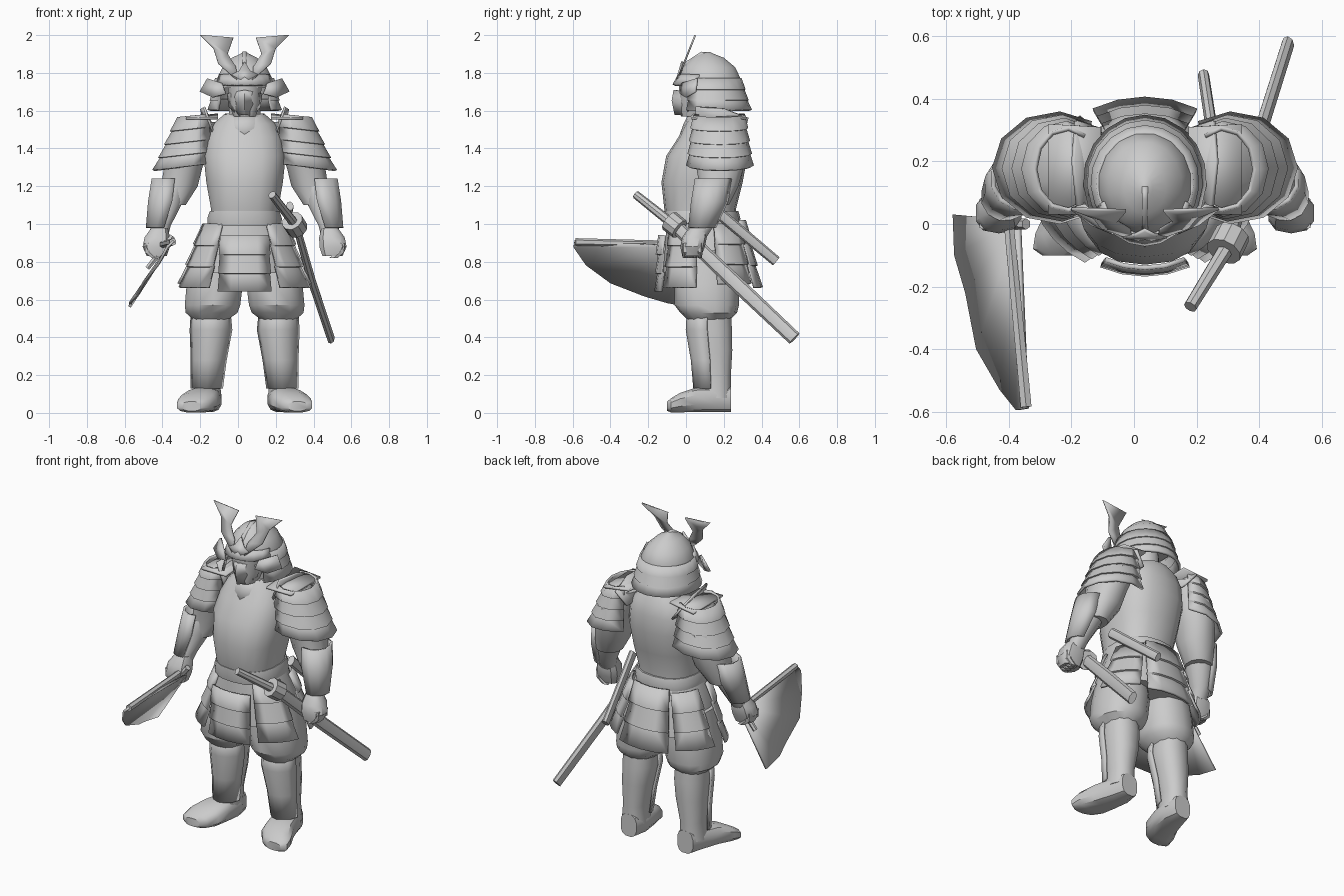
import bpy, math
from math import sin, cos, radians
from mathutils import Vector

CX = 0.035  # body axis; the held items shift the overall bounds


def make(name, verts, faces, mirror=False, thick=0, loc=CX):
    me = bpy.data.meshes.new(name)
    me.from_pydata([tuple(v) for v in verts], [], faces)
    me.update()
    ob = bpy.data.objects.new(name, me)
    ob.location.x = loc
    bpy.context.collection.objects.link(ob)
    if thick:
        m = ob.modifiers.new("thickness", 'SOLIDIFY')
        m.thickness, m.offset = thick, 0
    if mirror:
        m = ob.modifiers.new("mirror", 'MIRROR')
        m.use_mirror_merge = False
    return ob


def loft(name, rings, n=14, power=2.0, axis='z', mirror=False):
    """Closed loft; ring = (x, y, z, half width, half depth) in horizontal or frontal planes."""
    verts, k = [], len(rings)
    for x, y, z, a, b in rings:
        for i in range(n):
            t = 2 * math.pi * (i + 0.5) / n
            c, s = cos(t), sin(t)
            p = a * math.copysign(abs(c) ** (2 / power), c)
            q = b * math.copysign(abs(s) ** (2 / power), s)
            verts.append((x + p, y + q, z) if axis == 'z' else (x + p, y, z + q))
    faces = [(j * n + i, j * n + (i + 1) % n, (j + 1) * n + (i + 1) % n, (j + 1) * n + i)
             for j in range(k - 1) for i in range(n)]
    faces += [tuple(range(n))[::-1], tuple(range((k - 1) * n, k * n))]
    return make(name, verts, faces, mirror)


def shell(name, arc, rings, steps=6, thick=0.015, mirror=False, tilt=0.0):
    """Curved armour plate: elliptical arc swept through the rings."""
    verts = []
    for x, y, z, a, b in rings:
        for i in range(steps + 1):
            t = radians(arc[0] + (arc[1] - arc[0]) * i / steps)
            verts.append((x + a * cos(t), y + b * sin(t), z - tilt * a * cos(t)))
    w = steps + 1
    faces = [(j * w + i, j * w + i + 1, (j + 1) * w + i + 1, (j + 1) * w + i)
             for j in range(len(rings) - 1) for i in range(steps)]
    return make(name, verts, faces, mirror, thick)


def lames(top, bottom, count, step=0.011):
    """Rings for overlapping rows of plates between two ellipses."""
    out, a, b = [], Vector(top), Vector(bottom)
    for i in range(count):
        for f, s in ((i / count, 0), ((i + 0.97) / count, step)):
            r = a.lerp(b, f)
            out.append((r[0], r[1], r[2], r[3] + s, r[4] + s))
    return out


def plate(name, pts, thick=0.012, mirror=False, loc=CX):
    return make(name, pts, [tuple(range(len(pts)))], mirror, thick, loc)


def rod(name, a, b, r1, r2, n=8, flat=1.0):
    """Tapered rod between two points."""
    a, b = Vector(a), Vector(b)
    d = (b - a).normalized()
    u = d.cross(Vector((1, 0, 0))).normalized()
    v = d.cross(u)
    verts = [p + r * (u * cos(2 * math.pi * i / n) + v * flat * sin(2 * math.pi * i / n))
             for p, r in ((a, r1), (b, r2)) for i in range(n)]
    faces = [(i, (i + 1) % n, n + (i + 1) % n, n + i) for i in range(n)]
    faces += [tuple(range(n))[::-1], tuple(range(n, 2 * n))]
    return make(name, verts, faces, loc=0)


# Torso, belt and under-skirt
loft("cuirass", [(0, .09, .98, .185, .18), (0, .075, 1.08, .18, .19), (0, .085, 1.22, .205, .215),
                 (0, .11, 1.36, .22, .215), (0, .14, 1.46, .205, .18), (0, .15, 1.53, .17, .155),
                 (0, .15, 1.58, .11, .125)], 18, 2.5)
shell("collar", (190, 350), [(0, .145, 1.46, .155, .175), (0, .14, 1.53, .13, .145), (0, .14, 1.58, .1, .12)], 8)
loft("neck", [(0, .13, 1.52, .09, .1), (0, .13, 1.68, .08, .09)])
loft("belt", [(0, .085, .99, .197, .197), (0, .085, 1.03, .2, .203), (0, .08, 1.07, .186, .197)], 18, 2.4)
loft("under_skirt", [(0, .11, .74, .27, .23), (0, .1, .9, .24, .21), (0, .09, 1.02, .19, .19)], 18, 2.3)

# Skirt panels of overlapping rows
shell("front_skirt_panel", (-117, -63), lames((0, .11, .94, .28, .25), (0, .11, .64, .3, .26), 3), 4)
shell("back_skirt_panel", (60, 120), lames((0, .11, 1.02, .235, .2), (0, .12, .66, .32, .27), 3), 4)
shell("front_side_skirt_panel", (-58, -14), lames((0, .11, 1.0, .22, .22), (0, .12, .66, .345, .27), 3),
      4, mirror=True)
shell("back_side_skirt_panel", (10, 55), lames((0, .11, 1.0, .22, .21), (0, .12, .68, .345, .26), 3),
      4, mirror=True)

# Legs
loft("trouser", [(.15, .11, .86, .12, .15), (.158, .11, .68, .152, .17), (.17, .11, .57, .15, .17),
                 (.175, .12, .53, .14, .15), (.18, .12, .49, .09, .11)], 14, 2.3, mirror=True)
loft("shin", [(.18, .13, .54, .095, .11), (.178, .135, .44, .098, .112), (.185, .145, .33, .09, .103),
              (.196, .15, .19, .07, .09), (.2, .15, .08, .077, .09)], 12, 2.3, mirror=True)
shell("shin_guard", (-172, -8), [(.18, .13, .56, .098, .118), (.178, .13, .44, .108, .125),
                                 (.19, .142, .28, .09, .11), (.2, .145, .13, .08, .1)], 6, .013, True)
loft("boot", [(.195, .238, .073, .055, .07), (.2, .15, .07, .08, .068), (.223, .05, .068, .092, .066),
              (.25, -.03, .055, .103, .053), (.275, -.08, .04, .085, .038), (.28, -.1, .035, .05, .025)],
     12, 2.8, 'y', True)

# Arms
loft("upper_arm", [(.22, .17, 1.54, .08, .12), (.28, .18, 1.44, .12, .15), (.325, .18, 1.3, .105, .13),
                   (.345, .175, 1.2, .1, .105), (.385, .15, 1.1, .075, .08)], 12, 2.2, mirror=True)
loft("forearm", [(.375, .155, 1.2, .075, .085), (.405, .13, 1.12, .083, .085),
                 (.445, .09, .99, .055, .06), (.455, .06, .93, .05, .05)], 12, mirror=True)
shell("bracer", (-110, 80), [(.4, .145, 1.24, .088, .093), (.415, .125, 1.12, .092, .093),
                             (.45, .085, .98, .068, .068)], 6, mirror=True)
loft("hand", [(.45, .06, .98, .045, .045), (.462, .045, .93, .07, .065), (.468, .035, .88, .075, .065),
              (.465, .03, .83, .055, .05)], 10, 2.6, mirror=True)
for i in range(4):
    y = -.005 + i * .026
    loft("finger_%d" % (i + 1), [(.51, y, .9, .022, .014), (.505, y, .85, .025, .014),
                                 (.47, y, .82, .025, .012)], 6, mirror=True)

# Shoulder plates sloping outward
shell("shoulder_guard", (-125, 125), lames((.25, .175, 1.575, .1, .13), (.285, .18, 1.305, .19, .165), 4, .009),
      8, .014, True, .12)
plate("shoulder_cap", [(.14, .03, 1.56), (.31, .03, 1.56), (.31, .32, 1.56), (.14, .31, 1.58)], mirror=True)
plate("shoulder_fin", [(.165, .05, 1.48), (.215, .05, 1.62), (.23, .2, 1.61), (.22, .33, 1.56),
                       (.155, .31, 1.48)], mirror=True)

# Helmet, neck guard and side wings
loft("helmet_bowl", [(0, .13, 1.72, .15, .16), (0, .127, 1.77, .149, .165), (0, .123, 1.83, .119, .14),
                     (0, .117, 1.88, .068, .085), (0, .115, 1.9, .025, .035), (0, .115, 1.91, .01, .012)], 16)
shell("neck_guard", (-42, 222), lames((0, .13, 1.77, .15, .157), (0, .14, 1.6, .185, .197), 3, .006), 14)
shell("brow_brim", (-165, -15), [(0, .11, 1.79, .135, .145), (0, .1, 1.735, .15, .165)], 8)
plate("helmet_wing", [(.1, -.03, 1.69), (.17, 0, 1.67), (.235, .05, 1.7), (.195, .06, 1.77),
                      (.12, -.02, 1.745)], mirror=True)
plate("helmet_ridge", [(0, -.04, 1.78), (0, 0, 1.86), (0, .08, 1.912), (0, .12, 1.91), (0, .1, 1.77)], .02)

# Face and pointed mask
loft("face", [(0, .05, 1.57, .06, .08), (0, .05, 1.64, .088, .088), (0, .06, 1.78, .095, .1)], 12)
make("face_mask", [(-.09, .03, 1.69), (0, -.06, 1.71), (.09, .03, 1.69), (-.08, .03, 1.62), (0, -.07, 1.655),
                   (.08, .03, 1.62), (-.035, .0, 1.575), (0, -.055, 1.58), (.035, .0, 1.575)],
     [(0, 3, 4, 1), (1, 4, 5, 2), (3, 6, 7, 4), (4, 7, 8, 5)], thick=.012)

# Flared crest horns and centre ornament
horn = [(.04, 1.76), (.14, 1.85), (.165, 1.93), (.235, 2.0), (.06, 1.985), (.09, 1.9), (.045, 1.83)]
plate("crest_horn", [(x, -.047 + (z - 1.76) * .4, z) for x, z in horn], .01, True)
plate("crest_ornament", [(x, -.055 + (z - 1.74) * .3, z) for x, z in
                         [(-.07, 1.79), (0, 1.75), (.07, 1.79), (.03, 1.81), (0, 1.86), (-.03, 1.81)]])

# Long sword and short sword at the hip
rod("sword_handle", (.18, -.265, 1.155), (.3, -.07, 1.0), .022, .026)
rod("sword_guard", (.287, -.088, 1.017), (.315, -.033, .973), .058, .057, 10)
rod("sword_sheath_upper", (.31, -.05, .985), (.39, .25, .7), .036, .04, 8, .55)
rod("sword_sheath_lower", (.39, .25, .7), (.492, .574, .394), .04, .038, 8, .55)
rod("short_sword_sheath", (.275, .13, 1.095), (.222, .477, .803), .031, .028, 8, .65)

# Fan held in the hand, with an edge stick
arc = [(.03, .56), (-.1, .585), (-.22, .62), (-.4, .69), (-.53, .785), (-.595, .88), (-.59, .91)]
tilt = lambda y, z, off=0: (-.34 - (.92 - z) * .667 + off, y, z)
fan = [tilt(.01, .88)] + [tilt(y, z, .006 * (-1) ** i) for i, (y, z) in enumerate(arc)]
make("fan_leaf", fan, [(0, i, i + 1) for i in range(1, len(arc))], thick=.014, loc=0)
rod("fan_edge_stick", (-.405, .05, .89), (-.345, -.585, .905), .018, .02, 6)
rod("fan_grip", (-.345, 0, .935), (-.48, 0, .765), .018, .014, 6)

# Mixed soft and sharp shading
for ob in bpy.data.objects:
    ob.select_set(True)
bpy.context.view_layer.objects.active = bpy.data.objects["cuirass"]
bpy.ops.object.shade_smooth_by_angle(angle=radians(35))
